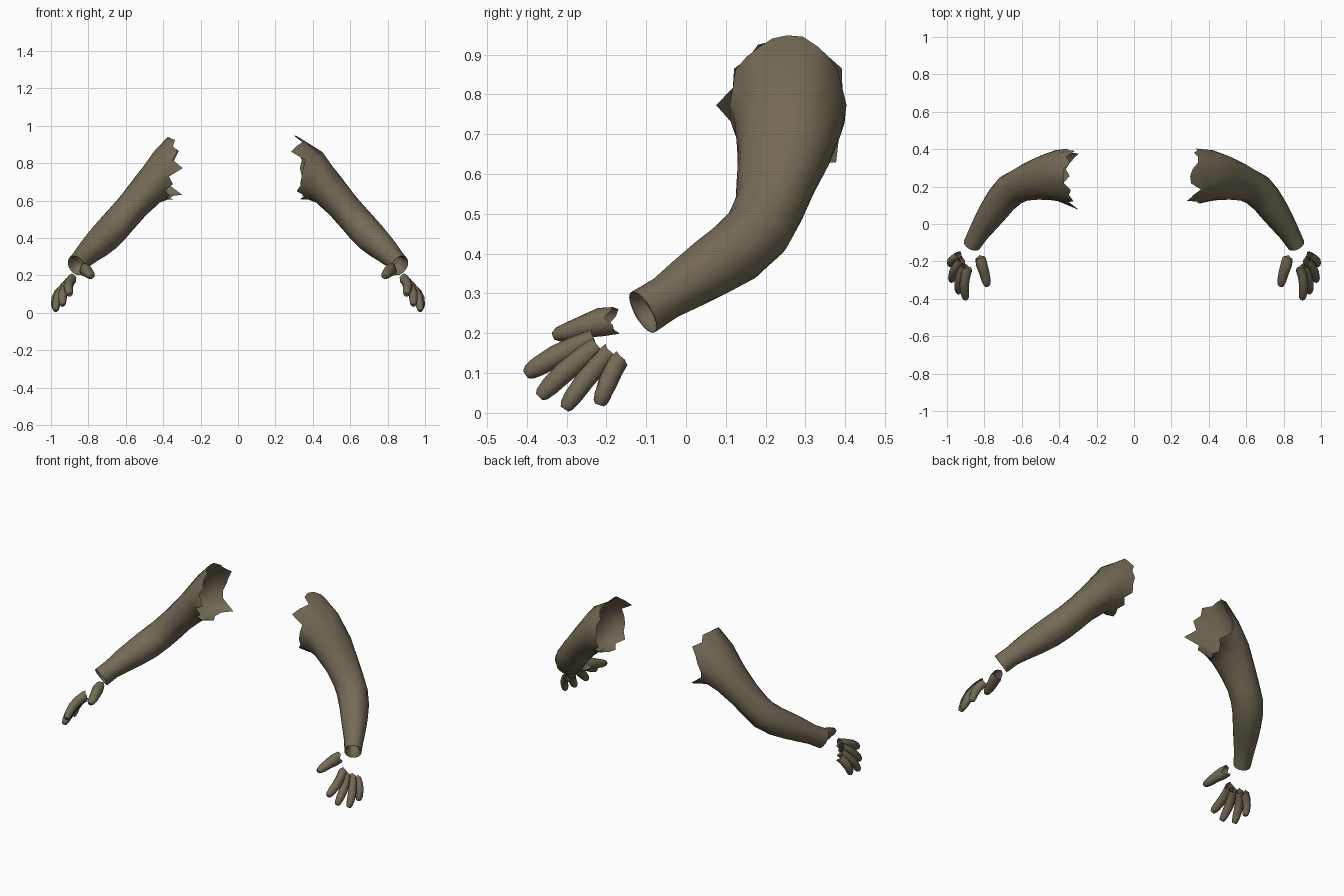
import bpy, bmesh, math, random
from mathutils import Vector

if "Cube" in bpy.data.objects:
    bpy.data.objects.remove(bpy.data.objects["Cube"], do_unlink=True)

cloth = bpy.data.materials.new("olive brown")
cloth.use_nodes = True
olive = (0.175, 0.145, 0.092, 1)
cloth.diffuse_color = olive
cloth.node_tree.nodes["Principled BSDF"].inputs["Base Color"].default_value = olive


def tube(name, side, rings, segs, jag, square=(), wrinkle=0.0, flare=1.0, close=False):
    """Loft oval rings (x, y, z, half height, half width); jag tears the first rim."""
    random.seed(4)
    bm = bmesh.new()
    centres = [Vector(r[:3]) for r in rings]
    loops = []
    for i, ring in enumerate(rings):
        t = centres[min(i + 1, len(rings) - 1)] - centres[max(i - 1, 0)]
        if i < len(square):
            t.z *= square[i]
        t.normalize()
        up = (Vector((0, 0, 1)) - t * t.z).normalized()
        across = t.cross(up)
        loop = []
        for k in range(segs):
            a = math.tau * k / segs
            tear = jag.get(k, 0) if i == 0 else 0
            grow = 1 + flare * max(tear, 0) + random.uniform(-wrinkle, wrinkle)
            p = centres[i] + (up * math.cos(a) * ring[3] + across * math.sin(a) * ring[4]) * grow
            p -= t * tear
            loop.append(bm.verts.new((p.x * side, p.y, p.z)))
        loops.append(loop)
    for lo, hi in zip(loops, loops[1:]):
        for k in range(segs):
            n = (k + 1) % segs
            bm.faces.new((lo[k], lo[n], hi[n], hi[k]))
    if close:
        bm.faces.new(loops[-1])
    bmesh.ops.recalc_face_normals(bm, faces=bm.faces[:])
    mesh = bpy.data.meshes.new(name)
    bm.to_mesh(mesh)
    bm.free()
    obj = bpy.data.objects.new(name, mesh)
    bpy.context.collection.objects.link(obj)
    mesh.materials.append(cloth)
    for other in bpy.context.selected_objects:
        other.select_set(False)
    obj.select_set(True)
    bpy.context.view_layer.objects.active = obj
    bpy.ops.object.shade_smooth_by_angle(angle=math.radians(50))


def finger(name, side, base, tip, r, jag):
    """Slightly arched finger with a blunt tip and a torn open base."""
    b, e = Vector(base), Vector(tip)
    rings = []
    for f, s in ((0, 1), (0.25, 1), (0.55, 1), (0.82, 0.88), (0.95, 0.7), (1, 0.45)):
        p = b.lerp(e, f) + Vector((0.014, 0, 0.008)) * math.sin(math.pi * f)
        rings.append((*p, r * s, r * s * 0.92))
    tube(name, side, rings, 10, jag, close=True)


# Sleeve path from torn shoulder to cuff, with the cuff folded inward at the end
sleeve = [
    (0.345, 0.256, 0.773, 0.170, 0.144),
    (0.415, 0.258, 0.732, 0.130, 0.136),
    (0.480, 0.249, 0.662, 0.097, 0.120),
    (0.558, 0.228, 0.578, 0.085, 0.101),
    (0.611, 0.208, 0.513, 0.085, 0.090),
    (0.660, 0.180, 0.457, 0.085, 0.088),
    (0.708, 0.128, 0.408, 0.083, 0.083),
    (0.754, 0.065, 0.365, 0.076, 0.075),
    (0.796, 0.005, 0.327, 0.066, 0.065),
    (0.832, -0.050, 0.290, 0.056, 0.055),
    (0.865, -0.108, 0.253, 0.059, 0.048),
]
lining = [sleeve[-1], (0.859, -0.096, 0.261, 0.042, 0.034), (0.834, -0.050, 0.290, 0.036, 0.030)]

# Torn rim: vertex number around from the top, and how far it reaches inward
torn = {
    "left": {23: 0.03, 0: 0.045, 1: 0.04, 2: -0.01, 3: 0.03, 4: 0.065, 5: -0.01, 7: 0.01, 8: 0.01,
             9: 0.035, 10: -0.01, 11: 0.015, 13: -0.02, 15: -0.03, 16: 0.01, 18: 0.01, 20: 0.02},
    "right": {23: -0.03, 0: -0.03, 1: -0.03, 2: 0.01, 4: 0.025, 6: 0.055, 7: -0.02, 9: -0.04,
              10: -0.02, 11: -0.03, 13: -0.02, 15: 0.045, 16: -0.03, 17: -0.04, 18: -0.02,
              20: 0.025, 21: -0.02},
}

fingers = {
    "index_finger": ((0.887, -0.236, 0.180), (0.899, -0.402, 0.097), 0.028),
    "middle_finger": ((0.905, -0.228, 0.162), (0.937, -0.368, 0.040), 0.027),
    "ring_finger": ((0.922, -0.197, 0.145), (0.975, -0.305, 0.010), 0.026),
    "little_finger": ((0.938, -0.170, 0.128), (0.980, -0.218, 0.020), 0.025),
}

for label, side, flare in (("left", 1, 1.0), ("right", -1, 4.0)):
    tube(label + "_sleeve", side, sleeve, 24, torn[label], (0, 0.35, 0.8), 0.025, flare)
    tube(label + "_cuff_lining", side, lining, 24, {})
    for part, (base, tip, r) in fingers.items():
        finger(label + "_" + part, side, base, tip, r, {0: 0.012, 3: -0.01, 6: 0.01})
    # Thumb, broad at the base
    thumb = [(0.822, -0.180, 0.232, 0.034, 0.028), (0.815, -0.215, 0.228, 0.036, 0.032),
             (0.802, -0.255, 0.217, 0.029, 0.029), (0.792, -0.295, 0.204, 0.024, 0.026),
             (0.786, -0.322, 0.197, 0.018, 0.020), (0.784, -0.333, 0.193, 0.010, 0.012)]
    tube(label + "_thumb", side, thumb, 10, {1: 0.01, 3: -0.025, 5: 0.01, 8: -0.02}, close=True)
